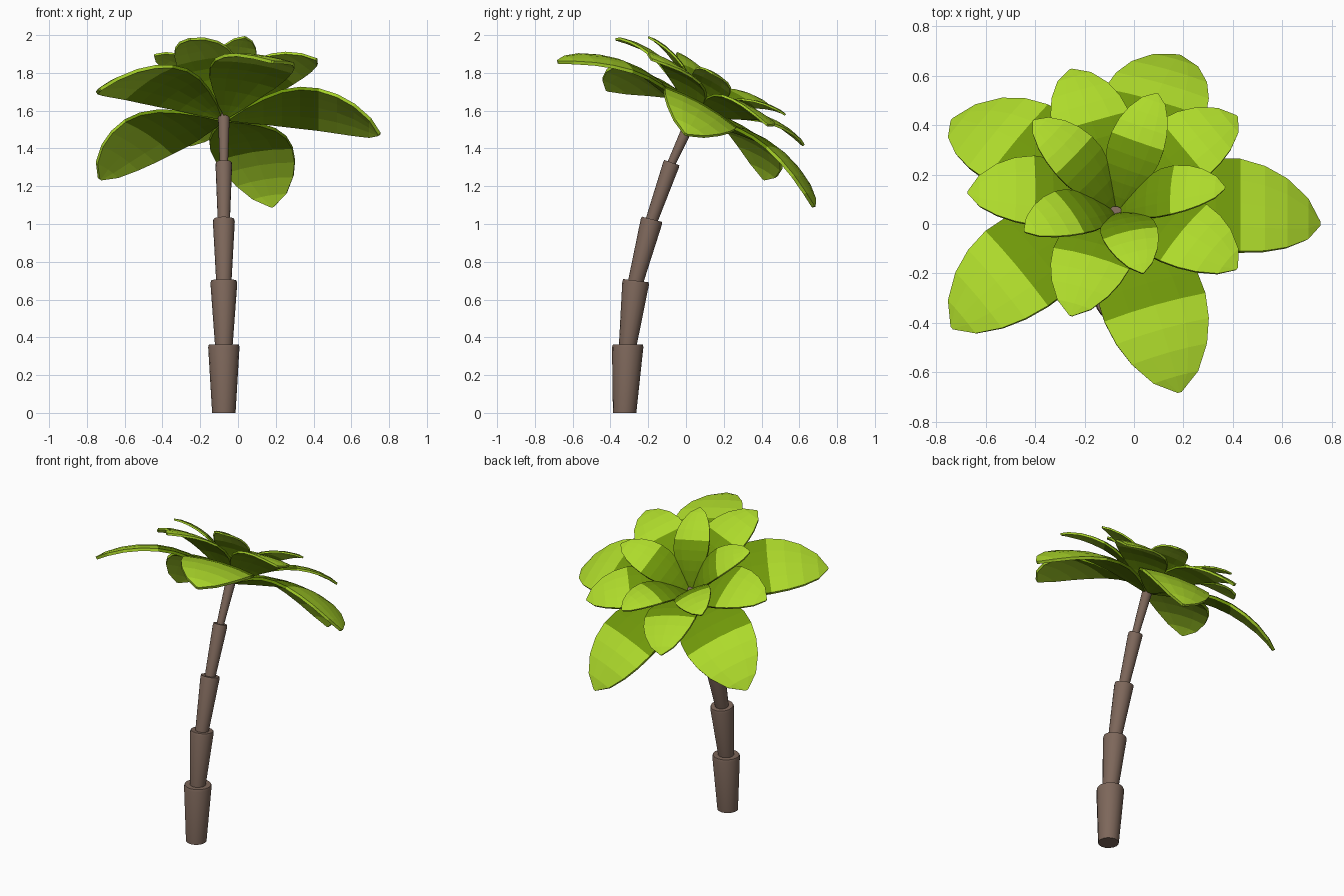
import bpy, bmesh, math
from mathutils import Vector, Matrix

if "Cube" in bpy.data.objects:
    bpy.data.objects.remove(bpy.data.objects["Cube"])


def material(name, rgb):
    m = bpy.data.materials.new(name)
    m.diffuse_color = (*rgb, 1)
    m.use_nodes = True
    m.node_tree.nodes["Principled BSDF"].inputs["Base Color"].default_value = m.diffuse_color
    return m


bark = material("brown bark", (0.205, 0.135, 0.103))
bright = material("bright leaf green", (0.42, 0.70, 0.024))
deep = material("deep leaf green", (0.16, 0.31, 0.003))


def finish(bm, name, mats):
    bmesh.ops.recalc_face_normals(bm, faces=bm.faces)
    me = bpy.data.meshes.new(name)
    bm.to_mesh(me)
    bm.free()
    for m in mats:
        me.materials.append(m)
    ob = bpy.data.objects.new(name, me)
    bpy.context.collection.objects.link(ob)
    return ob


# trunk: flared segments stacked along a leaning path (y, z)
X = -0.075
path = [(-0.325, 0.0), (-0.308, 0.362), (-0.265, 0.70), (-0.18, 1.025), (-0.075, 1.325), (0.045, 1.59)]
radii = [(0.062, 0.083), (0.046, 0.071), (0.040, 0.058), (0.032, 0.044), (0.022, 0.031)]
SIDES = 16
for i, (rb, rt) in enumerate(radii):
    a = Vector((X, *path[i]))
    b = Vector((X, *path[i + 1]))
    d = b - a
    length = d.length
    rot = Vector((0, 0, 1)).rotation_difference(d).to_matrix()
    if i == 0:
        rot = Matrix.Identity(3)
    bm = bmesh.new()
    rings = []
    low = -0.015 if i else 0.0
    for r, h in ((rb, low), (rt, length - 0.014), (rt * 0.95, length)):
        ring = []
        for k in range(SIDES):
            t = 2 * math.pi * k / SIDES
            p = a + rot @ Vector((r * math.cos(t), r * math.sin(t), h))
            if i == 0:
                p.y += 0.017 * h / length
            ring.append(bm.verts.new(p))
        rings.append(ring)
    for r0, r1 in zip(rings, rings[1:]):
        for k in range(SIDES):
            j = (k + 1) % SIDES
            bm.faces.new((r0[k], r0[j], r1[j], r1[k]))
    bm.faces.new(rings[0])
    bm.faces.new(rings[-1])
    ob = finish(bm, f"trunk_segment_{i + 1}", [bark])
    bpy.ops.object.select_all(action='DESELECT')
    ob.select_set(True)
    bpy.context.view_layer.objects.active = ob
    bpy.ops.object.shade_smooth_by_angle(angle=math.radians(30))

# leaf: rows of (distance, rise of midline, half width)
ROWS = [(0.02, 0.0, 0.012), (0.10, 0.03, 0.075), (0.20, 0.06, 0.135), (0.30, 0.08, 0.185),
        (0.40, 0.085, 0.212), (0.50, 0.074, 0.215), (0.60, 0.045, 0.197), (0.69, 0.005, 0.16),
        (0.775, -0.05, 0.095), (0.825, -0.098, 0.008)]
COLS = [-1, -0.5, 0, 0.5, 1]
crown = Matrix.Translation((-0.07, 0.05, 1.565)) @ Matrix.Rotation(math.radians(-29.5), 4, 'X')


def leaf(name, angle, scale, width, pitch):
    mat = (crown @ Matrix.Rotation(math.radians(angle), 4, 'Z')
           @ Matrix.Rotation(math.radians(-pitch), 4, 'Y'))
    bm = bmesh.new()
    grid = []
    for u, n, w in ROWS:
        grid.append([bm.verts.new(mat @ Vector((u * scale, c * w * width,
                                               (n - 0.09 * w * c * c) * scale))) for c in COLS])
    for r in range(len(ROWS) - 1):
        for c in range(len(COLS) - 1):
            f = bm.faces.new((grid[r][c], grid[r + 1][c], grid[r + 1][c + 1], grid[r][c + 1]))
            f.material_index = 1 if r < 5 else 0   # deep green towards the stem
    ob = finish(bm, name, [bright, deep])
    # keep the upper side of the sheet facing up the crown axis
    up = crown.to_3x3() @ Vector((0, 0, 1))
    if ob.data.polygons[10].normal.dot(up) < 0:
        ob.data.flip_normals()
    s = ob.modifiers.new("thickness", 'SOLIDIFY')
    s.thickness = 0.018 * scale
    s.offset = -1


# three tiers of five leaves
for tier, start, scale, width, pitch in (("outer", 0, 1.0, 1.0, 0),
                                         ("middle", 36, 0.75, 0.75, 21.5),
                                         ("inner", -4, 0.61, 0.53, 36.5)):
    for k in range(5):
        leaf(f"{tier}_leaf_{k + 1}", start + 72 * k, scale, width, pitch)
